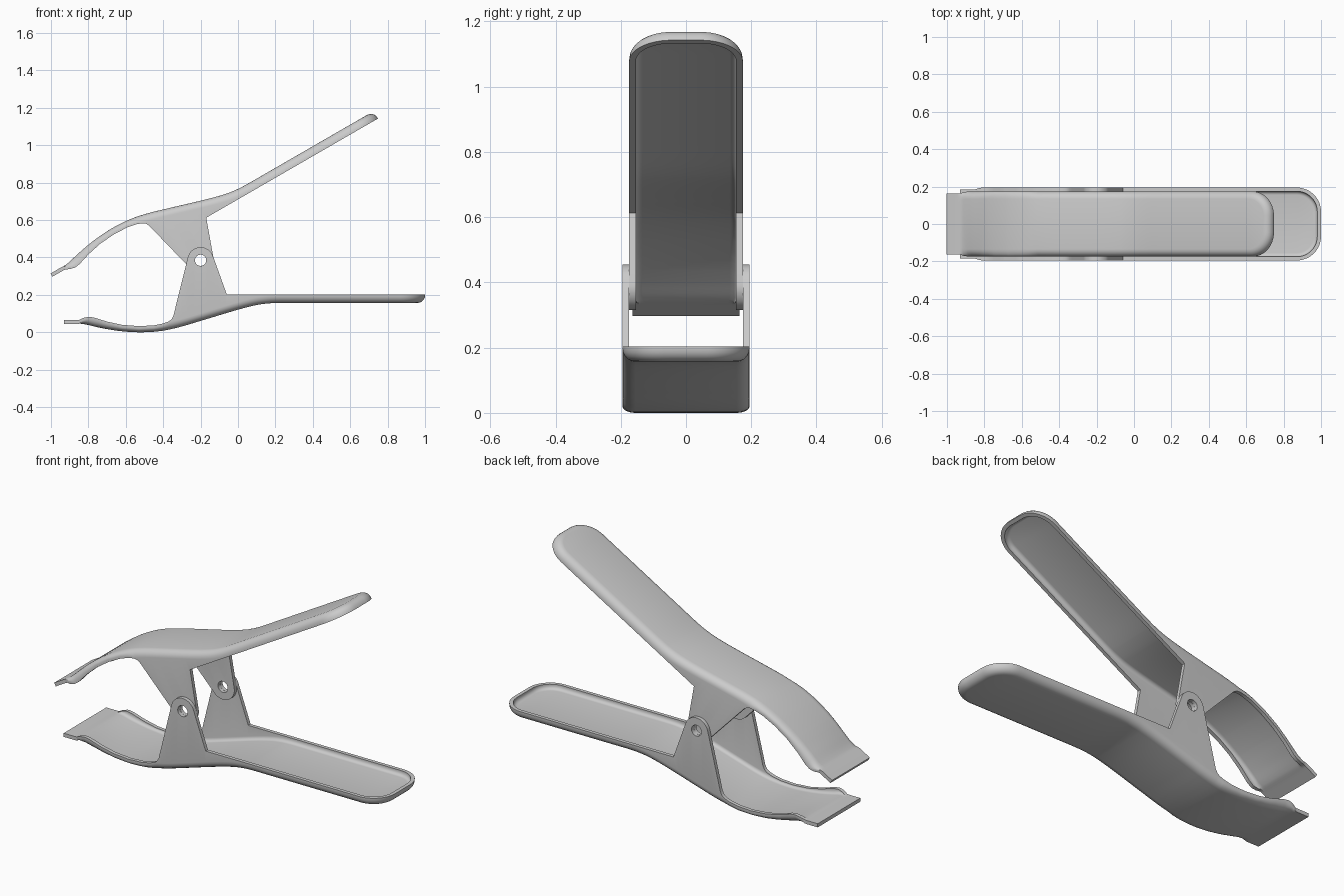
import bpy, bmesh
from math import sin, cos, pi, radians
from mathutils import Matrix, Vector

if "Cube" in bpy.data.objects:
    bpy.data.objects.remove(bpy.data.objects["Cube"])

T = 0.02                      # sheet thickness
FIL = 0.04                    # outer bend radius
END_R = 0.13                  # plan radius of the handle end
PIVOT = Vector((-0.2, 0, 0.385))

# underside profile of a jaw (x, z)
BASE = [(-.93, .045), (-.87, .045), (-.83, .045), (-.75, .027), (-.65, .009), (-.53, 0),
        (-.42, .006), (-.32, .026), (-.2, .061), (0, .121), (.1, .146), (.17, .155),
        (.23, .157), (.3, .157), (1.01, .157)]

# upper edge of the side walls: front bump, pivot ear, straight handle rim
TOP = [(-.93, 0), (-.862, .0), (-.85, .066), (-.83, .076), (-.80, .083), (-.77, .079), (-.7, .057),
       (-.62, .040), (-.53, .033), (-.45, .037), (-.40, .047), (-.37, .058), (-.355, .07), (-.345, .09)]
TOP += [(PIVOT.x + .07 * cos(radians(a)), PIVOT.z + .07 * sin(radians(a)))
        for a in [166 - 146 * i / 20 for i in range(21)]]
TOP += [(-.06, .203), (1.01, .203)]


def linear(pts, x):
    for (x0, z0), (x1, z1) in zip(pts, pts[1:]):
        if x <= x1:
            return z0 + (z1 - z0) * (x - x0) / (x1 - x0)
    return pts[-1][1]


def smooth(pts, x):
    n = len(pts)

    def slope(i):
        a, b = pts[max(i - 1, 0)], pts[min(i + 1, n - 1)]
        return (b[1] - a[1]) / (b[0] - a[0])
    for i in range(n - 1):
        (x0, z0), (x1, z1) = pts[i], pts[i + 1]
        if x <= x1:
            w = x1 - x0
            u = (x - x0) / w
            return ((2 * u**3 - 3 * u**2 + 1) * z0 + (u**3 - 2 * u**2 + u) * w * slope(i)
                    + (3 * u**2 - 2 * u**3) * z1 + (u**3 - u**2) * w * slope(i + 1))
    return pts[-1][1]


def section(x):
    """Half cross-section as (inset, z), outer floor edge round to inner floor edge."""
    b = max(smooth(BASE, x), 0)
    h = max(linear(TOP, x) - b, T)
    f = min(1, (h - T) / .025)
    arc = [i * pi / 10 for i in range(6)]
    r = FIL - T
    outer = [(FIL - FIL * sin(a), b + f * FIL * (1 - cos(a))) for a in arc]
    inner = [(FIL - r * sin(a), b + T + f * r * (1 - cos(a))) for a in reversed(arc)]
    return outer + [(0, b + h), (T, b + h)] + inner


def jaw(name, w, matrix):
    # plan outline of one side, running to the rounded handle end
    xs = {round(p[0], 4) for p in TOP + BASE if p[0] < 1 - END_R}
    xs |= {round(-.93 + .03 * i, 4) for i in range(60)}
    xs = sorted(xs)
    path = [(x, w - .01 * min(1, max(0, (-.82 - x) / .03)), 0, 1) for x in xs if x < 1 - END_R - .01]
    for i in range(13):
        a = pi / 2 * (1 - i / 12)
        path.append((1 - END_R + END_R * cos(a), w - END_R + END_R * sin(a), cos(a), sin(a)))

    bm = bmesh.new()
    sides = {}
    for s in (1, -1):
        sides[s] = [[bm.verts.new((x - nx * d, s * (y - ny * d), z)) for d, z in section(x)]
                    for x, y, nx, ny in path]
    loop = sides[1] + sides[-1][::-1]
    # bent rim all the way round
    for a, b in zip(loop, loop[1:]):
        for k in range(len(a) - 1):
            bm.faces.new((a[k], b[k], b[k + 1], a[k + 1]))
    # floor, outside and inside
    for i in range(len(path) - 1):
        for k in (0, -1):
            bm.faces.new((sides[1][i][k], sides[1][i + 1][k], sides[-1][i + 1][k], sides[-1][i][k]))
    # flat cut at the gripping tip
    bm.faces.new(sides[1][0] + sides[-1][0][::-1])
    bmesh.ops.remove_doubles(bm, verts=bm.verts, dist=1e-5)
    bmesh.ops.recalc_face_normals(bm, faces=bm.faces)
    me = bpy.data.meshes.new(name)
    bm.to_mesh(me)
    bm.free()
    ob = bpy.data.objects.new(name, me)
    bpy.context.collection.objects.link(ob)

    # pivot hole through both ears
    bpy.ops.mesh.primitive_cylinder_add(vertices=32, radius=.03, depth=1, location=PIVOT,
                                        rotation=(pi / 2, 0, 0))
    cutter = bpy.context.object
    cutter.hide_render = True
    mod = ob.modifiers.new("pivot_hole", 'BOOLEAN')
    mod.operation, mod.object, mod.solver = 'DIFFERENCE', cutter, 'EXACT'
    bpy.ops.object.select_all(action='DESELECT')
    bpy.context.view_layer.objects.active = ob
    ob.select_set(True)
    bpy.ops.object.modifier_apply(modifier=mod.name)
    bpy.data.objects.remove(cutter)

    me = ob.data
    me.transform(matrix)
    if matrix.determinant() < 0:
        me.flip_normals()
    bpy.ops.object.shade_smooth_by_angle(angle=radians(35))
    return ob


# lower jaw as modelled; upper jaw is a narrower copy flipped and opened about the pivot
jaw("lower_jaw", .195, Matrix.Identity(4))
flip = (Matrix.Translation(PIVOT) @ Matrix.Rotation(radians(-30), 4, 'Y')
        @ Matrix.Diagonal((1, 1, -1, 1)) @ Matrix.Translation(-PIVOT))
jaw("upper_jaw", .174, flip)
